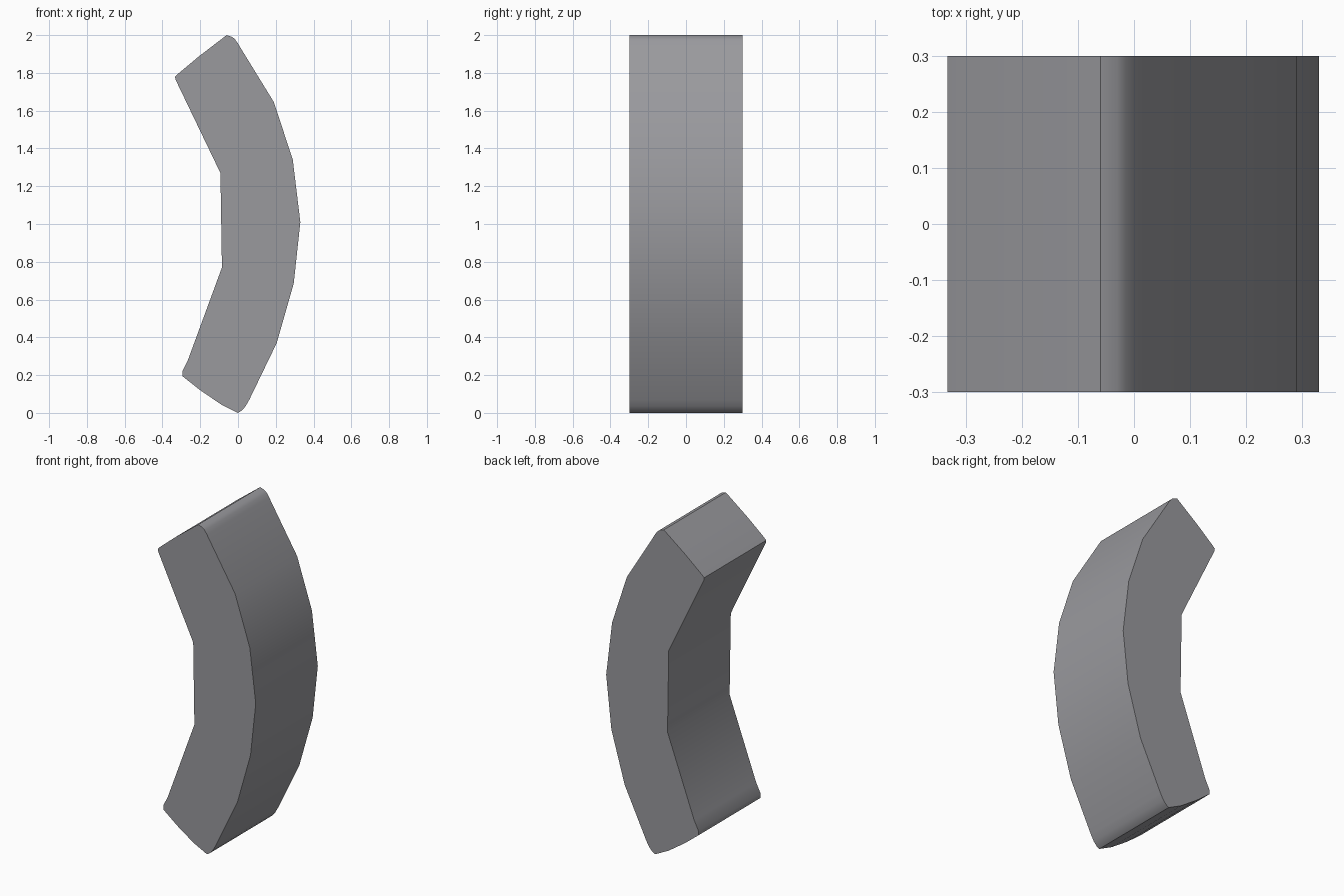
import bpy, bmesh

if "Cube" in bpy.data.objects:
    bpy.data.objects.remove(bpy.data.objects["Cube"])

# Material: plain grey
grey = bpy.data.materials.new("mid grey")
grey.diffuse_color = (0.32, 0.32, 0.34, 1)
grey.use_nodes = True
grey.node_tree.nodes["Principled BSDF"].inputs["Base Color"].default_value = grey.diffuse_color

# Side profile (x, z) of the curved block, clockwise from its top corner
profile = [
    (-0.06, 2.0), (-0.03, 1.99), (-0.015, 1.977), (0.0, 1.955), (0.015, 1.93),
    (0.19, 1.645), (0.29, 1.34), (0.33, 1.01), (0.295, 0.685), (0.205, 0.37),
    (0.06, 0.07), (0.04, 0.035), (0.02, 0.012), (0.0, 0.0),
    (-0.09, 0.045), (-0.20, 0.12), (-0.295, 0.195), (-0.295, 0.22), (-0.265, 0.28),
    (-0.085, 0.77), (-0.093, 1.27), (-0.331, 1.765), (-0.333, 1.78),
    (-0.315, 1.797), (-0.21, 1.885),
]
HALF_DEPTH = 0.3

# Extrude the profile from front to back
bm = bmesh.new()
front = bm.faces.new([bm.verts.new((x, -HALF_DEPTH, z)) for x, z in profile])
ext = bmesh.ops.extrude_face_region(bm, geom=[front], use_keep_orig=True)
moved = [g for g in ext["geom"] if isinstance(g, bmesh.types.BMVert)]
bmesh.ops.translate(bm, verts=moved, vec=(0, 2 * HALF_DEPTH, 0))
bmesh.ops.recalc_face_normals(bm, faces=bm.faces)

mesh = bpy.data.meshes.new("curved_block")
bm.to_mesh(mesh)
bm.free()
block = bpy.data.objects.new("curved_block", mesh)
bpy.context.collection.objects.link(block)
mesh.materials.append(grey)

# Smooth the bent sides, keep the flat ends crisp
bpy.context.view_layer.objects.active = block
block.select_set(True)
bpy.ops.object.shade_smooth_by_angle(angle=0.56)
